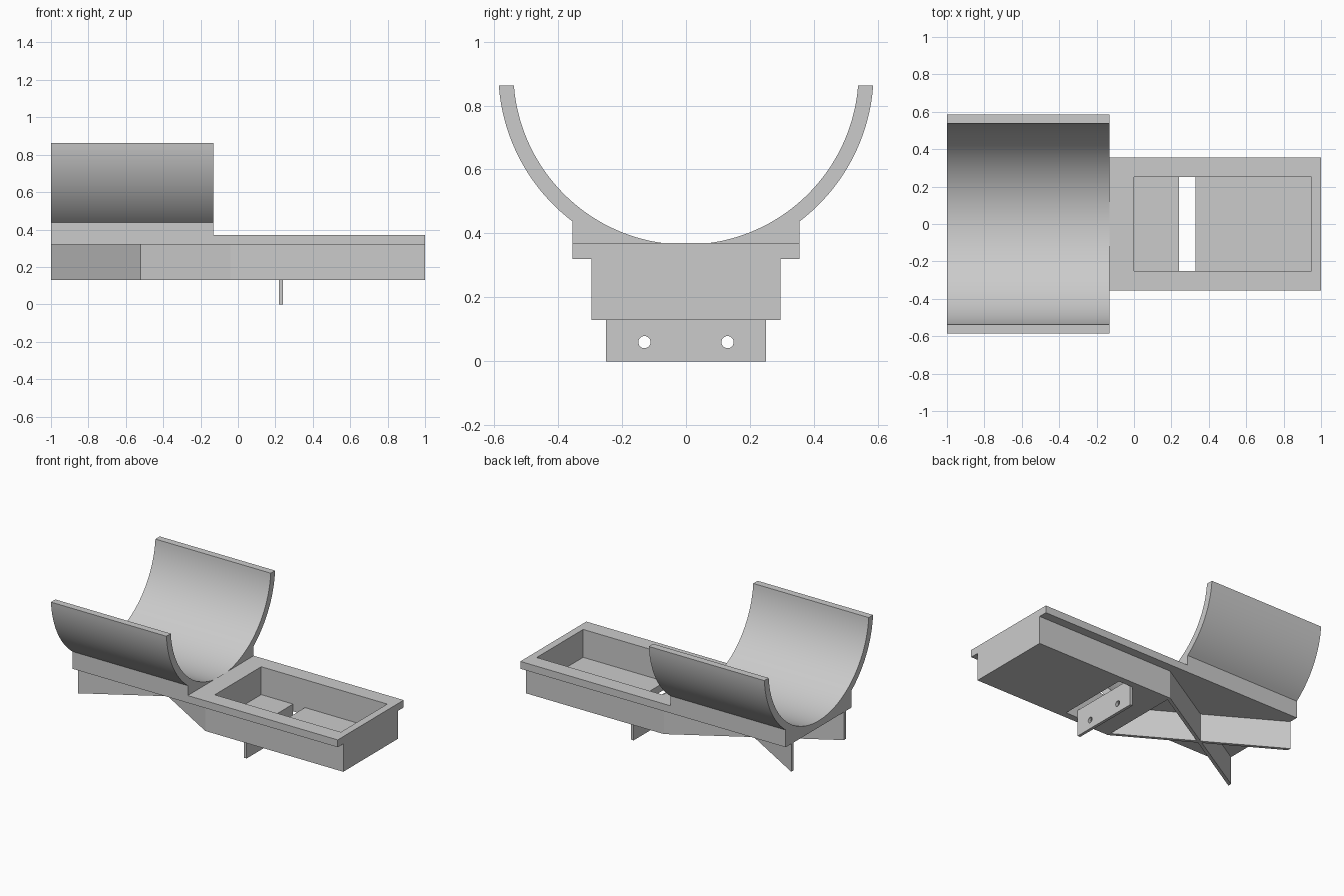
import bpy, bmesh, math
from mathutils import Vector

if "Cube" in bpy.data.objects:
    bpy.data.objects.remove(bpy.data.objects["Cube"], do_unlink=True)

grey = bpy.data.materials.new("light_grey")
grey.use_nodes = True
colour = (0.6, 0.6, 0.6, 1)
grey.diffuse_color = colour
grey.node_tree.nodes["Principled BSDF"].inputs["Base Color"].default_value = colour


def prism(name, outline, lo, hi, axis):
    """Extrude a 2D outline along x (outline in y, z) or along z (outline in x, y)."""
    place = (lambda p, h: (h, *p)) if axis == "x" else (lambda p, h: (*p, h))
    bm = bmesh.new()
    face = bm.faces.new([bm.verts.new(place(p, lo)) for p in outline])
    grown = bmesh.ops.extrude_face_region(bm, geom=[face])["geom"]
    shift = Vector(place((0, 0), hi - lo))
    bmesh.ops.translate(bm, vec=shift, verts=[g for g in grown if isinstance(g, bmesh.types.BMVert)])
    bmesh.ops.recalc_face_normals(bm, faces=bm.faces)
    mesh = bpy.data.meshes.new(name)
    bm.to_mesh(mesh)
    bm.free()
    mesh.materials.append(grey)
    obj = bpy.data.objects.new(name, mesh)
    bpy.context.collection.objects.link(obj)
    return obj


def box(name, x0, x1, half_y, z0, z1):
    outline = [(x0, -half_y), (x1, -half_y), (x1, half_y), (x0, half_y)]
    return prism(name, outline, z0, z1, "z")


def circle(radius, cy, cz, start, end, steps):
    angles = [start + (end - start) * i / steps for i in range(steps + 1)]
    return [(cy + radius * math.cos(a), cz + radius * math.sin(a)) for a in angles]


def combine(obj, other, operation):
    """Apply a boolean and discard the helper."""
    mod = obj.modifiers.new("boolean", "BOOLEAN")
    mod.operation, mod.object, mod.solver = operation, other, "EXACT"
    bpy.context.view_layer.objects.active = obj
    bpy.ops.object.modifier_apply(modifier=mod.name)
    bpy.data.objects.remove(other, do_unlink=True)


def smooth(obj):
    bpy.ops.object.select_all(action="DESELECT")
    obj.select_set(True)
    bpy.context.view_layer.objects.active = obj
    bpy.ops.object.shade_smooth_by_angle(angle=math.radians(30))


# Half-round cradle with its square foot, one section along x
inner, outer, centre, top = 0.54, 0.587, 0.905, 0.862
foot, under = 0.355, 0.32
tip_in = math.asin((top - centre) / inner)
tip_out = math.asin((top - centre) / outer)
meet = -math.acos(foot / outer)
section = circle(inner, 0, centre, tip_in, -math.pi - tip_in, 72)
section += circle(outer, 0, centre, -math.pi - tip_out, -math.pi - meet, 20)
section += [(-foot, under), (foot, under)]
section += circle(outer, 0, centre, meet, tip_out, 20)
cradle = prism("cradle", section, -1, -0.13, "x")
smooth(cradle)

# Open tray with an overhanging rim and a slot through the floor
tray = box("tray", -0.04, 1, 0.295, 0.13, 0.34)
combine(tray, box("rim", -0.13, 1, foot, under, 0.37), "UNION")
combine(tray, box("cavity", 0, 0.95, 0.25, 0.18, 0.5), "DIFFERENCE")
combine(tray, box("slot", 0.24, 0.33, 0.25, 0.05, 0.25), "DIFFERENCE")

# Tab below the slot with two round holes
tab = box("mounting_tab", 0.22, 0.24, 0.25, 0, 0.13)
for side in (-1, 1):
    hole = circle(0.019, side * 0.13, 0.06, 0, 2 * math.pi, 24)[:-1]
    combine(tab, prism("hole", hole, 0.1, 0.4, "x"), "DIFFERENCE")
smooth(tab)

# Crossed braces under the cradle
for name, s in (("left_brace", 1), ("right_brace", -1)):
    plan = [(-0.04, s * 0.295), (-0.04, s * 0.27), (-1, -s * 0.295), (-1, -s * 0.27)]
    prism(name, plan, 0.13, under, "z")
